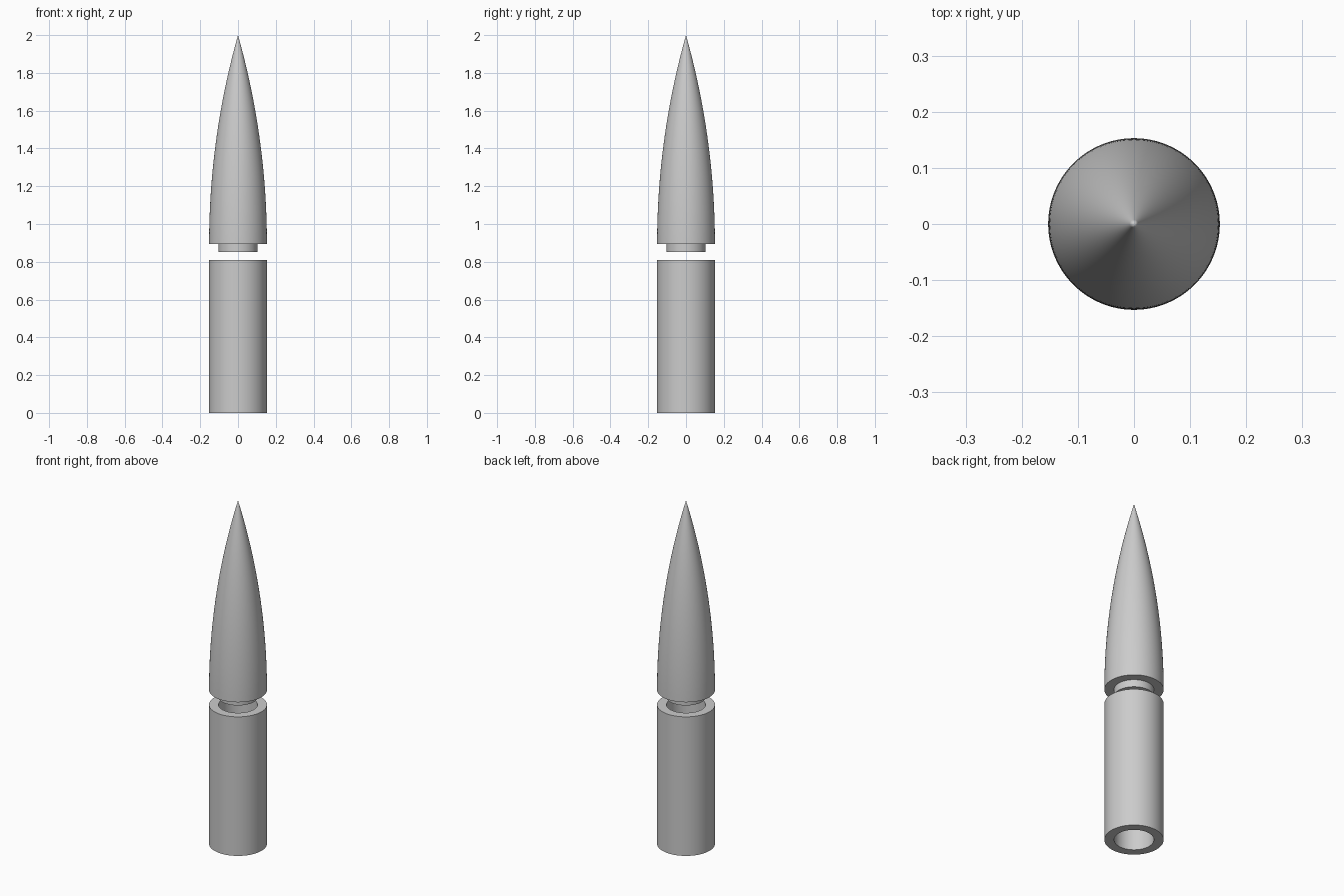
import bpy
import math

if "Cube" in bpy.data.objects:
    bpy.data.objects.remove(bpy.data.objects["Cube"], do_unlink=True)

SIDES = 96
OUTER = 0.153        # body radius
INNER = 0.103        # bore and plug radius
TUBE_TOP = 0.81
PLUG_BOTTOM = 0.853
NOSE_BASE = 0.895
TIP = 2.0

grey = bpy.data.materials.new("plain grey")
grey.use_nodes = True
grey.diffuse_color = (0.6, 0.6, 0.6, 1)
grey.node_tree.nodes["Principled BSDF"].inputs["Base Color"].default_value = (0.6, 0.6, 0.6, 1)


def lathe(name, profile, closed=False):
    """Spin (radius, height) points about z; zero radius makes a pole."""
    verts, faces, rings = [], [], []
    for r, z in profile:
        start = len(verts)
        count = SIDES if r > 0 else 1
        for i in range(count):
            a = math.tau * i / SIDES
            verts.append((r * math.cos(a), r * math.sin(a), z))
        rings.append([start + i % count for i in range(SIDES)])
    pairs = list(zip(rings, rings[1:]))
    if closed:
        pairs.append((rings[-1], rings[0]))
    for low, high in pairs:
        for i in range(SIDES):
            j = (i + 1) % SIDES
            corners = [low[i], low[j], high[j], high[i]]
            faces.append(list(dict.fromkeys(corners)))
    mesh = bpy.data.meshes.new(name)
    mesh.from_pydata(verts, [], faces)
    mesh.materials.append(grey)
    obj = bpy.data.objects.new(name, mesh)
    bpy.context.collection.objects.link(obj)
    bpy.ops.object.select_all(action="DESELECT")
    obj.select_set(True)
    bpy.context.view_layer.objects.active = obj
    bpy.ops.object.shade_smooth_by_angle(angle=math.radians(30))
    return obj


# Hollow body tube, open at both ends
lathe("body_tube", [(OUTER, 0), (OUTER, TUBE_TOP), (INNER, TUBE_TOP), (INNER, 0)], closed=True)

# Nose cone: tangent ogive with a stepped plug beneath
length = TIP - NOSE_BASE
rho = (OUTER ** 2 + length ** 2) / (2 * OUTER)
STEPS = 40
ogive = []
for k in range(STEPS):
    h = length * k / STEPS
    ogive.append((math.sqrt(rho ** 2 - h ** 2) + OUTER - rho, NOSE_BASE + h))
plug = [(0, PLUG_BOTTOM), (INNER, PLUG_BOTTOM), (INNER, NOSE_BASE)]
lathe("nose_cone", plug + ogive + [(0, TIP)])
